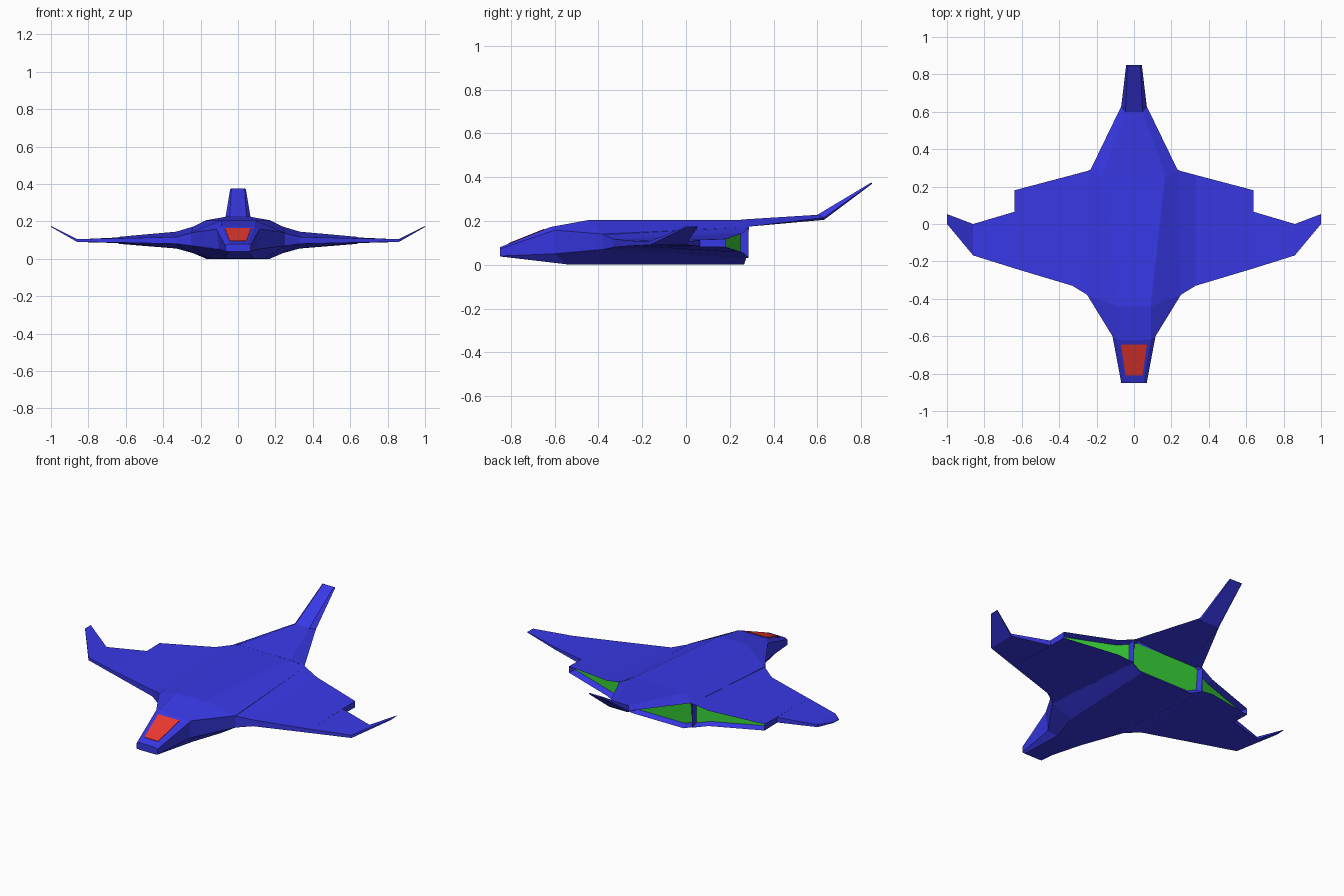
import bpy, bmesh

if "Cube" in bpy.data.objects:
    bpy.data.objects.remove(bpy.data.objects["Cube"])


def paint(name, rgb):
    m = bpy.data.materials.new(name)
    m.diffuse_color = (*rgb, 1)
    m.use_nodes = True
    m.node_tree.nodes["Principled BSDF"].inputs["Base Color"].default_value = m.diffuse_color
    return m


BLUE = paint("hull_blue", (0.04, 0.04, 0.8))
RED = paint("canopy_red", (0.85, 0.04, 0.03))
GREEN = paint("engine_green", (0.04, 0.65, 0.04))


def loft(name, rings, mats, recess=None, mirror=False):
    """Skin a list of equal point rings; recess=(inset, depth) sinks the rear faces as engines."""
    bm = bmesh.new()
    rows = [[bm.verts.new(p) for p in r] for r in rings]
    n = len(rows[0])
    for a, b in zip(rows, rows[1:]):
        for i in range(n):
            j = (i + 1) % n
            bm.faces.new((a[i], a[j], b[j], b[i]))
    bm.faces.new(rows[0])
    bm.faces.new(rows[-1][::-1])
    bmesh.ops.recalc_face_normals(bm, faces=bm.faces)
    if recess:
        rear = [f for f in bm.faces if f.normal.y > 0.8]
        bmesh.ops.inset_region(bm, faces=rear, thickness=recess[0], depth=-recess[1],
                               use_even_offset=True)
        for f in rear:
            f.material_index = 1
    me = bpy.data.meshes.new(name)
    bm.to_mesh(me)
    bm.free()
    for m in mats:
        me.materials.append(m)
    ob = bpy.data.objects.new(name, me)
    bpy.context.collection.objects.link(ob)
    if mirror:
        ob.modifiers.new("mirror", 'MIRROR')
    return ob


def both(half):
    """Complete a half ring with its mirror image."""
    return half + [(-x, y, z) for x, y, z in reversed(half)]


# fuselage: top edge, upper side, lower side, keel edge from nose to engine face
loft("fuselage", [both(h) for h in (
    [(.05, -.85, .08), (.068, -.85, .072), (.068, -.85, .04), (.05, -.85, .038)],
    [(.09, -.62, .172), (.115, -.60, .158), (.10, -.60, .05), (.08, -.545, .002)],
    [(.09, -.44, .205), (.25, -.38, .14), (.25, -.38, .07), (.14, -.36, 0)],
    [(.17, .285, .205), (.24, .288, .172), (.24, .275, .03), (.17, .265, 0)],
)], [BLUE, GREEN], recess=(.02, .02))

# tail boom and upswept fin
loft("tail", [both(h) for h in (
    [(.172, .25, .206), (.235, .285, .174), (.17, .25, .172)],
    [(.045, .60, .228), (.068, .63, .215), (.06, .63, .205)],
    [(.035, .845, .375), (.042, .85, .373), (.04, .85, .37)],
)], [BLUE])


def wing_ring(x, fy, fb, ft, ry, rb, rt):
    return [(x, fy, fb), (x, fy, ft), (x, ry, rt), (x, ry, rb)]


# inner wing with recessed side engine
loft("inner_wing", [wing_ring(*s) for s in (
    (.24, -.385, .068, .14, .286, .03, .172),
    (.33, -.33, .08, .117, .262, .055, .145),
    (.64, -.237, .087, .109, .18, .08, .117),
)], [BLUE, GREEN], recess=(.012, .035), mirror=True)

# outer wing and winglet
loft("outer_wing", [wing_ring(*s) for s in (
    (.64, -.237, .087, .109, .065, .084, .114),
    (.86, -.168, .09, .106, 0, .09, .104),
    (1.0, .0, .17, .175, .053, .172, .176),
)], [BLUE], mirror=True)

# canopy glass lying on the nose slope
loft("canopy", [[(w, y, z + d) for w, y, z in
                 ((.045, -.81, .096), (.07, -.645, .162), (-.07, -.645, .162), (-.045, -.81, .096))]
                for d in (-.004, .003)], [RED])
